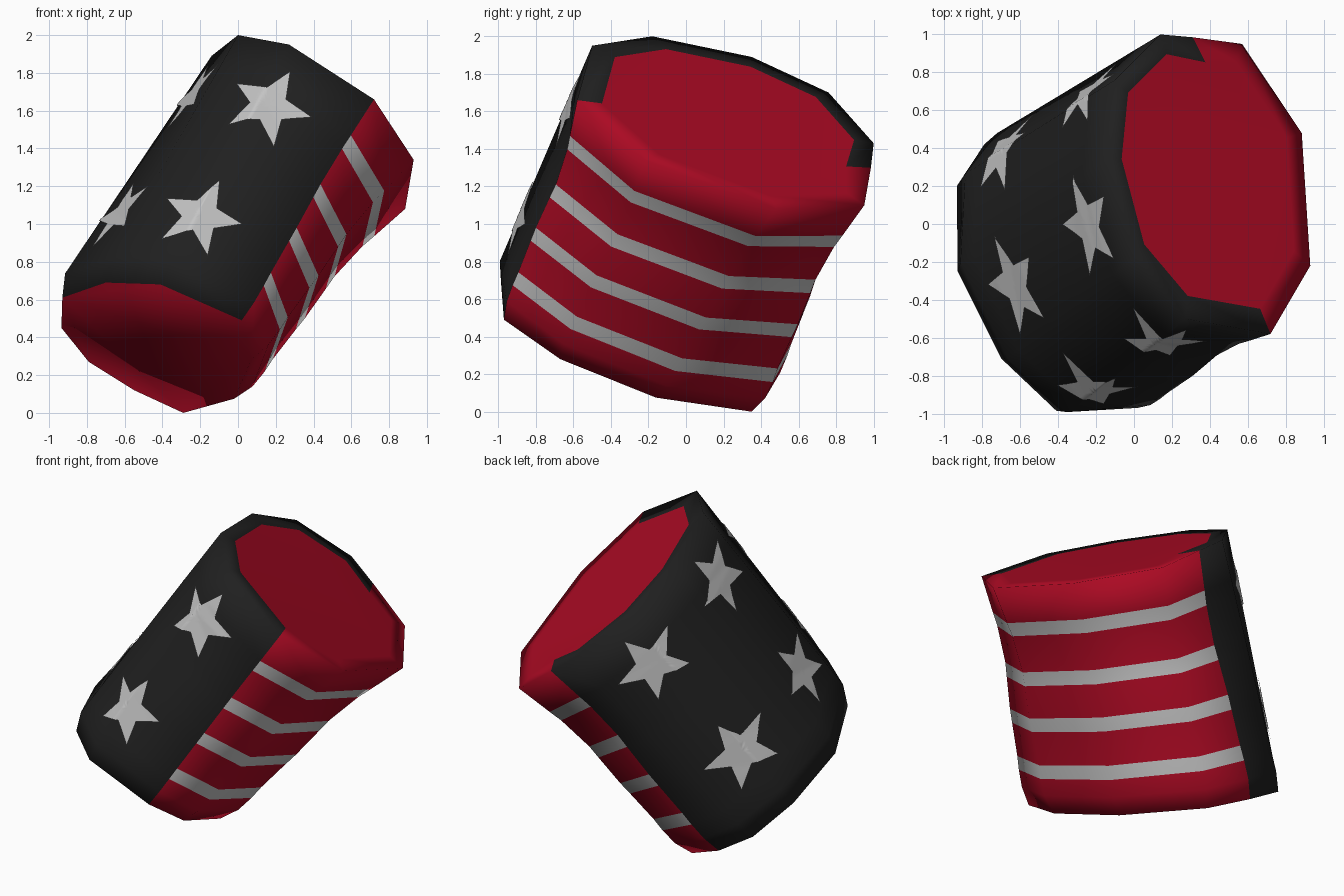
import bpy, bmesh, math
from mathutils import Vector
from mathutils.bvhtree import BVHTree

if "Cube" in bpy.data.objects:
    bpy.data.objects.remove(bpy.data.objects["Cube"])


def material(name, color):
    m = bpy.data.materials.new(name)
    m.diffuse_color = (*color, 1)
    m.use_nodes = True
    m.node_tree.nodes["Principled BSDF"].inputs["Base Color"].default_value = m.diffuse_color
    return m


RED = material("deep red", (0.41, 0.003, 0.017))
BLACK = material("soft black", (0.014, 0.014, 0.014))
WHITE = material("pale grey", (0.55, 0.55, 0.55))

# Rim outlines of the tilted oval drum: first five columns border the red side
top = [Vector(p) for p in (
    (.72, -.58, 1.66), (.93, -.22, 1.34), (.885, .48, 1.08), (.57, .95, 1.10),
    (.31, .985, 1.30), (.14, 1.0, 1.43), (-.10, .76, 1.70), (-.14, .35, 1.89),
    (0, -.18, 2.0), (.27, -.50, 1.95))]
base = [Vector(p) for p in (
    (.02, -.97, .49), (.07, -.67, .28), (-.02, -.16, .075), (-.29, .35, 0),
    (-.55, .44, .12), (-.79, .42, .27), (-.935, .20, .45), (-.93, -.25, .61),
    (-.70, -.71, .69), (-.41, -.985, .68))]
N = len(top)
top_mid = sum(top, Vector()) / N
base_mid = sum(base, Vector()) / N
axis = (top_mid - base_mid).normalized()

# Heights along the wall (0 = top rim); the stripes lie between pairs
stripes = [(.16, .22), (.38, .44), (.58, .64), (.785, .845)]
levels = [0] + [t for s in stripes for t in s] + [.92, 1]
flare = [.02, .03, .03, .03, .02, .015, .03, .055, .055, .05]


def swell(t, col):
    """Slight waist on the red side and a rounded lower edge."""
    waist = -.045 * math.exp(-((t - .31) / .20) ** 2) if col < 5 else 0
    if t in (0, 1):
        return 0
    if col < 5:
        return waist + flare[col] * math.exp(-((t - .90) / .12) ** 2)
    return flare[col] * t / .92


def wall_point(col, t):
    p = top[col].lerp(base[col], t)
    out = p - top_mid.lerp(base_mid, t)
    return p + out.normalized() * swell(t, col)


def finish(bm, name, mats):
    me = bpy.data.meshes.new(name)
    bm.to_mesh(me)
    ob = bpy.data.objects.new(name, me)
    bpy.context.collection.objects.link(ob)
    for m in mats:
        me.materials.append(m)
    for p in me.polygons:
        p.use_smooth = True
    return ob


# Drum body: wall rings, flat top with a black border, flat underside
bm = bmesh.new()
rings = [[bm.verts.new(wall_point(c, t)) for c in range(N)] for t in levels]
rim_in = [bm.verts.new(p.lerp(top_mid, .15)) for p in top]
rim_in[4].co += Vector((.06, -.03, -.03))
for c in range(N):
    d = (c + 1) % N
    black = c >= 4
    for k in range(len(levels) - 1):
        f = bm.faces.new((rings[k][c], rings[k][d], rings[k + 1][d], rings[k + 1][c]))
        striped = (levels[k], levels[k + 1]) in stripes
        f.material_index = 1 if black else (2 if striped else 0)
    f = bm.faces.new((rings[0][d], rings[0][c], rim_in[c], rim_in[d]))
    f.material_index = 1 if black else 0
bm.faces.new(rim_in[::-1])
bm.faces.new(rings[-1])
bmesh.ops.recalc_face_normals(bm, faces=bm.faces[:])
tree = BVHTree.FromBMesh(bm)
finish(bm, "drum_body", [RED, BLACK, WHITE])


# Stars: thin plates wrapped on the black wall
def star(name, guess, turn, stretch, radius=.225):
    guess = Vector(guess)
    spot, normal = tree.find_nearest(guess)[:2]
    along = (spot - base_mid).dot(axis)
    out = (spot - (base_mid + axis * along)).normalized()
    out = (out + normal).normalized()
    up = (axis - out * axis.dot(out)).normalized()
    side = up.cross(out)
    sb = bmesh.new()
    mid = sb.verts.new((0, 0, 0))
    pts = []
    for i in range(10):
        a = math.pi / 2 + math.radians(turn) + i * math.pi / 5
        r = radius if i % 2 == 0 else radius * .43
        pts.append(sb.verts.new((r * stretch * math.cos(a), r * math.sin(a), 0)))
    for i in range(10):
        sb.faces.new((mid, pts[i], pts[(i + 1) % 10]))
    bmesh.ops.subdivide_edges(sb, edges=sb.edges[:], cuts=9, use_grid_fill=True)
    bmesh.ops.triangulate(sb, faces=sb.faces[:])
    for v in sb.verts:
        p = spot + side * v.co.x + up * v.co.y
        hit = tree.ray_cast(p + out * .5, -out)[0] or tree.find_nearest(p)[0]
        v.co = hit + out * .009
    sb.normal_update()
    if sum(f.normal.dot(out) for f in sb.faces) < 0:
        bmesh.ops.reverse_faces(sb, faces=sb.faces[:])
    finish(sb, name, [WHITE])


for name, guess, turn, stretch in (
        ("upper_front_star", (.16, -.60, 1.62), 2, 1.05),
        ("upper_middle_star", (-.24, -.01, 1.69), 18, 1.28),
        ("upper_back_star", (-.23, .69, 1.38), 8, 1.08),
        ("lower_front_star", (-.20, -.87, 1.04), 6, 1.0),
        ("lower_middle_star", (-.64, -.33, 1.07), 18, 1.28),
        ("lower_back_star", (-.67, .38, .80), 0, 1.15)):
    star(name, guess, turn, stretch)
